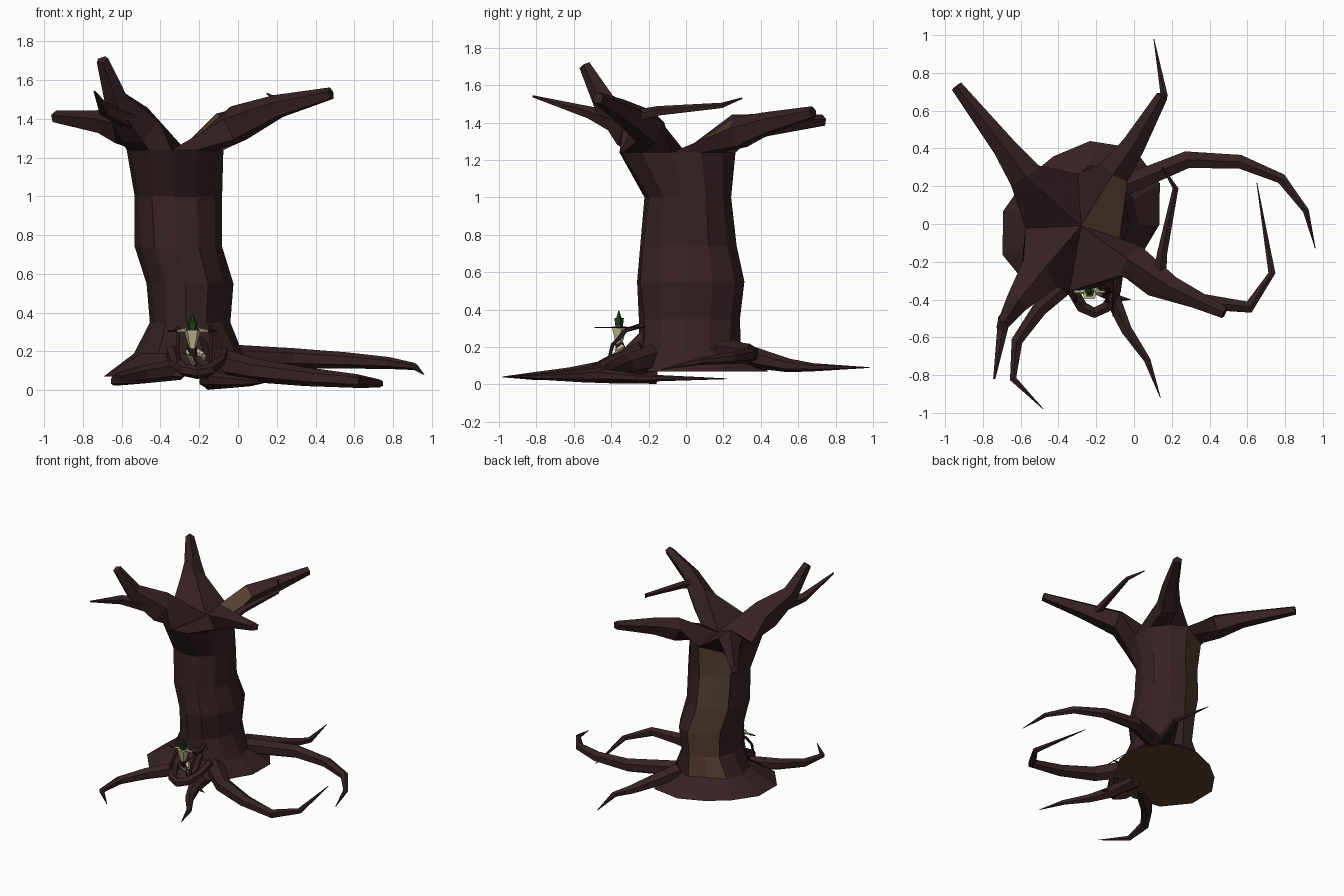
import bpy, bmesh, math, random
from mathutils import Vector as V

if "Cube" in bpy.data.objects:
    bpy.data.objects.remove(bpy.data.objects["Cube"])

random.seed(4)

def material(name, col):
    m = bpy.data.materials.new(name)
    m.diffuse_color = (*col, 1)
    m.use_nodes = True
    m.node_tree.nodes["Principled BSDF"].inputs["Base Color"].default_value = m.diffuse_color
    return m

BARK = material("dark bark", (0.037, 0.0155, 0.017))
TAN = material("bare wood", (0.095, 0.051, 0.031))
BONE = material("bone", (0.55, 0.50, 0.30))
GREEN = material("leaf green", (0.015, 0.05, 0.01))
CLOTH = material("dark leather", (0.018, 0.009, 0.007))

def finish(bm, name, *mats):
    bmesh.ops.recalc_face_normals(bm, faces=bm.faces[:])
    me = bpy.data.meshes.new(name)
    bm.to_mesh(me)
    bm.free()
    for m in mats:
        me.materials.append(m)
    ob = bpy.data.objects.new(name, me)
    bpy.context.collection.objects.link(ob)
    return ob

def loft(bm, rings):
    """Skin between rings of points and cap both ends."""
    vs = [[bm.verts.new(p) for p in r] for r in rings]
    n = len(vs[0])
    rows = []
    for a, b in zip(vs, vs[1:]):
        rows.append([bm.faces.new((a[i], a[(i + 1) % n], b[(i + 1) % n], b[i])) for i in range(n)])
    return rows, (bm.faces.new(vs[0]), bm.faces.new(vs[-1]))

def path_rings(pts, radii, n):
    """Rings square to a path; point 0 is on the upper side."""
    pts = [V(p) for p in pts]
    rings = []
    for i, p in enumerate(pts):
        d = (pts[min(i + 1, len(pts) - 1)] - pts[max(i - 1, 0)]).normalized()
        s = V((0, 0, 1)).cross(d)
        s = s.normalized() if s.length > 0.01 else V((1, 0, 0))
        u = d.cross(s)
        rings.append([p + radii[i] * (math.cos(a) * u - math.sin(a) * s)
                      for a in (2 * math.pi * k / n for k in range(n))])
    return rings

def tube(name, pts, r0, r1, mat=BARK, n=6):
    """Tube that tapers evenly from r0 to r1."""
    last = len(pts) - 1
    bm = bmesh.new()
    loft(bm, path_rings(pts, [r0 + (r1 - r0) * i / last for i in range(last + 1)], n))
    return finish(bm, name, mat)

def root(name, plan, z0, z1, r, drop=2):
    """Root along a plan path, dropping from z0 to z1 and thinning to a point."""
    last = len(plan) - 1
    ts = [i / last for i in range(last + 1)]
    pts = [(x, y, z1 + (z0 - z1) * (1 - t) ** drop) for (x, y), t in zip(plan, ts)]
    bm = bmesh.new()
    loft(bm, path_rings(pts, [r * (1 - t) ** 0.8 + 0.002 for t in ts], 6))
    return finish(bm, name, BARK)

# Trunk: rings from height, centre, half widths and skew of the flared base
N = 12
trunk_rings = []
for z, cx, cy, rx, ry, skew in ((0.07, -0.27, 0.03, 0.42, 0.41, 0.12), (0.19, -0.25, 0.02, 0.28, 0.265, 0),
                                (0.35, -0.25, 0.02, 0.205, 0.265, 0), (0.55, -0.25, 0.02, 0.22, 0.285, 0),
                                (0.74, -0.3, 0.01, 0.225, 0.26, 0), (1.0, -0.31, 0.01, 0.23, 0.23, 0),
                                (1.24, -0.32, -0.05, 0.25, 0.31, 0)):
    ring = []
    for k in range(N):
        a = math.radians(30 * k - 5)
        j = random.uniform(0.97, 1.04) + skew * math.sin(2 * a)
        if k == 4 and not skew:
            j = 0.87          # flatten the bare strip into one plane
        ring.append(V((cx + j * rx * math.cos(a), cy + j * ry * math.sin(a), z)))
    trunk_rings.append(ring)
bm = bmesh.new()
rows, caps = loft(bm, trunk_rings)
for row in rows[1:]:          # stripped strip on the back left
    row[3].material_index = row[4].material_index = 1
for f in caps:                # cut underside and top
    f.material_index = 1
finish(bm, "trunk", BARK, TAN)

# Main branches: each grows from a quarter of the trunk rim and the middle
crotch = V((-0.28, -0.01, 1.25))
def branch(name, k, pts, r=0.1):
    base = [crotch] + [trunk_rings[-1][(k + i) % N] for i in range(4)]
    bm = bmesh.new()
    rows, _ = loft(bm, [base] + path_rings(pts, (r, 0.065, 0.033), 5))
    if k == 0:                # small bare patch in the crotch
        bmesh.ops.inset_individual(bm, faces=[rows[0][0]], thickness=0.045)
        rows[0][0].material_index = 1
    finish(bm, name, BARK, TAN)

branch("branch_back_right", 0, [(-0.1, 0.28, 1.34), (0.0, 0.42, 1.39), (0.15, 0.68, 1.455)], 0.09)
branch("branch_back_left", 3, [(-0.58, 0.26, 1.35), (-0.69, 0.41, 1.38), (-0.94, 0.73, 1.41)], 0.095)
branch("branch_front_left", 6, [(-0.51, -0.28, 1.36), (-0.63, -0.43, 1.5), (-0.7, -0.54, 1.705)], 0.12)
branch("branch_front_right", 9, [(-0.01, -0.2, 1.37), (0.2, -0.34, 1.46), (0.48, -0.47, 1.53)])

# Side twigs
tube("twig_left", [(-0.52, -0.33, 1.38), (-0.69, -0.51, 1.45), (-0.74, -0.82, 1.54)], 0.065, 0.006, n=5)
tube("twig_right", [(0.13, -0.32, 1.42), (0.15, -0.15, 1.46), (0.22, 0.19, 1.49), (0.15, 0.3, 1.53)], 0.04, 0.004, n=5)

# Roots in plan
root("root_right", [(-0.08, -0.18), (0.1, -0.33), (0.35, -0.41), (0.61, -0.44), (0.73, -0.26), (0.65, 0.22)], 0.14, 0.03, 0.07)
root("root_back_right", [(-0.06, 0.2), (0.28, 0.34), (0.56, 0.33), (0.78, 0.24), (0.91, 0.07), (0.96, -0.13)], 0.175, 0.08, 0.06, 0.5)
root("root_back", [(-0.1, 0.24), (0.02, 0.43), (0.09, 0.55), (0.16, 0.68), (0.105, 0.98)], 0.18, 0.09, 0.06, 3)
root("root_front", [(-0.15, -0.16), (-0.11, -0.4), (-0.04, -0.56), (0.07, -0.72), (0.14, -0.92)], 0.06, 0.04, 0.055)
root("root_front_left", [(-0.3, -0.27), (-0.5, -0.45), (-0.62, -0.62), (-0.64, -0.82), (-0.48, -0.98)], 0.11, 0.04, 0.055)
root("root_step", [(-0.22, -0.2), (-0.18, -0.34), (-0.11, -0.39), (-0.02, -0.4)], 0.24, 0.035, 0.06)

# Root loop that forms the seat, a tap root, and two thin hanging roots
arc = [math.pi * i / 6 for i in range(7)]
tube("root_seat", [(-0.21 - 0.13 * math.cos(a), -0.24 - 0.23 * math.sin(a), 0.2 - 0.11 * math.sin(a)) for a in arc], 0.035, 0.03)
tube("tap_root", [(-0.15, -0.2, 0.1), (-0.155, -0.19, 0.003)], 0.06, 0.008)
for i, x in enumerate((-0.31, -0.14)):
    tube(f"thin_root_{i + 1}", [(x, -0.22 - 0.2 * math.sin(a / 2), 0.1 + 0.22 * math.cos(a / 2)) for a in arc[::2]], 0.014, 0.008)

# Small seated figure among the roots
fx, fy = -0.235, -0.36
def limb(name, a, b, r0, r1, mat):
    tube("figure_" + name, [(fx + a[0], fy + a[1], a[2]), (fx + b[0], fy + b[1], b[2])], r0, r1, mat, 5)

limb("chest", (0, 0, 0.215), (0, 0, 0.31), 0.018, 0.046, BONE)
limb("waist", (0, 0.01, 0.18), (0, 0, 0.22), 0.032, 0.024, CLOTH)
limb("hair", (0, 0, 0.31), (0, 0, 0.355), 0.022, 0.028, GREEN)
limb("hair_tip", (0, 0, 0.355), (0, 0, 0.395), 0.016, 0.002, GREEN)
for side, s in (("left", -1), ("right", 1)):
    limb(f"arm_{side}", (s * 0.03, 0, 0.31), (s * 0.085, 0, 0.305), 0.011, 0.007, BONE)
    limb(f"hand_{side}", (s * 0.08, 0, 0.305), (s * 0.13, 0, 0.305), 0.008, 0.004, CLOTH)
    limb(f"thigh_{side}", (s * 0.02, 0.02, 0.2), (0.02 + s * 0.035, -0.01, 0.18), 0.018, 0.015, BONE)
    limb(f"shin_{side}", (0.02 + s * 0.035, -0.01, 0.18), (0.04 + s * 0.03, 0.03, 0.125), 0.015, 0.009, BONE)
limb("blade", (0.125, -0.13, 0.303), (0.125, 0.14, 0.303), 0.003, 0.003, CLOTH)
